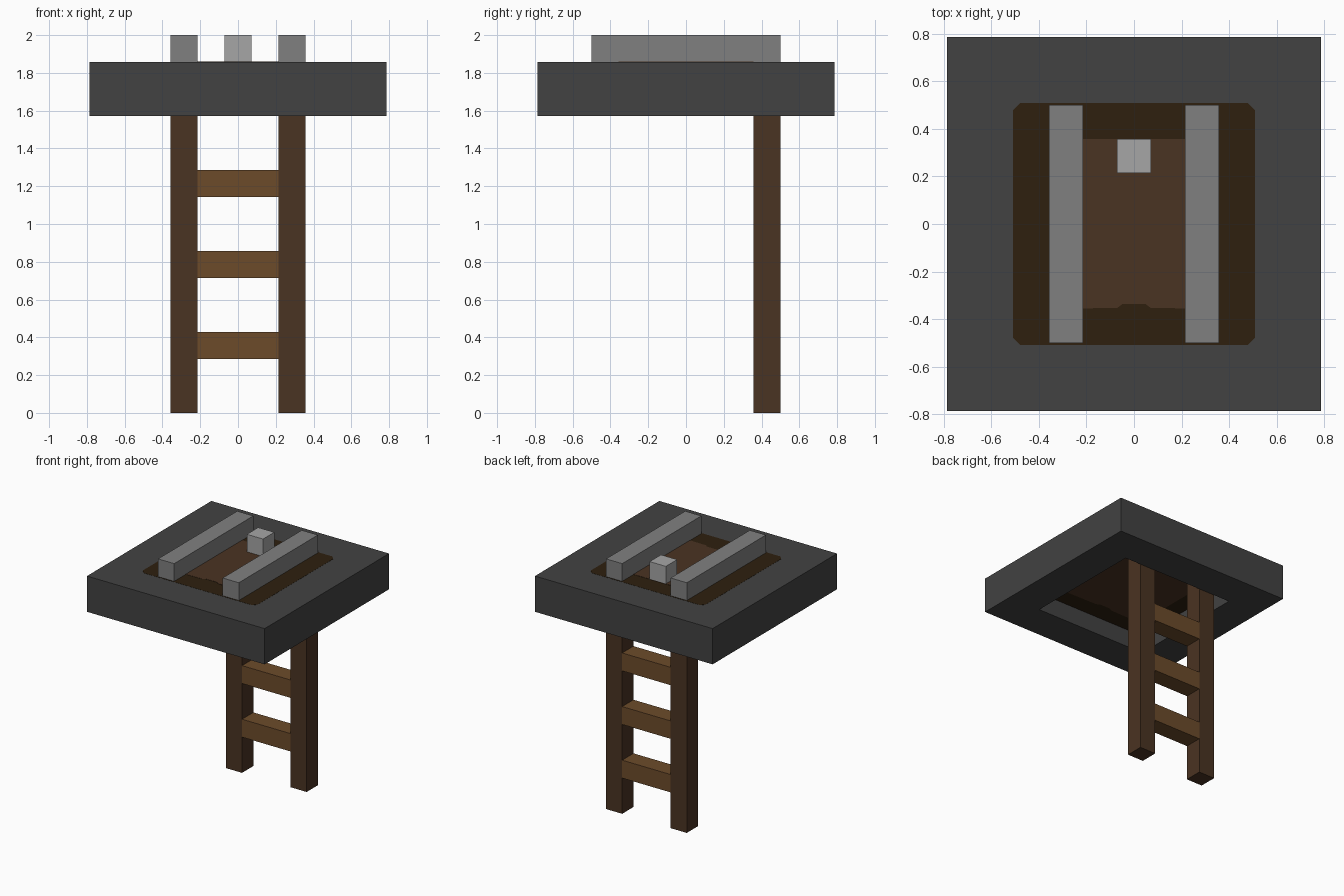
import bpy, bmesh

if "Cube" in bpy.data.objects:
    bpy.data.objects.remove(bpy.data.objects["Cube"], do_unlink=True)

U = 1 / 7  # block unit: the model is 14 units tall


def material(name, hex_colour):
    rgb = [int(hex_colour[i:i + 2], 16) / 255 for i in (0, 2, 4)]
    lin = [c / 12.92 if c <= 0.04045 else ((c + 0.055) / 1.055) ** 2.4 for c in rgb] + [1]
    m = bpy.data.materials.new(name)
    m.use_nodes = True
    m.diffuse_color = lin
    m.node_tree.nodes["Principled BSDF"].inputs["Base Color"].default_value = lin
    return m


STONE = material("dark stone", "424242")
IRON = material("grey iron", "808080")
LATCH = material("light iron", "A6A6A6")
LID = material("dark wood", "2E200F")
WOOD = material("brown wood", "4A3322")
RUNG = material("light wood", "6C4B2A")


def finish(bm, name, mat):
    bmesh.ops.recalc_face_normals(bm, faces=bm.faces)
    mesh = bpy.data.meshes.new(name)
    bm.to_mesh(mesh)
    bm.free()
    mesh.materials.append(mat)
    ob = bpy.data.objects.new(name, mesh)
    bpy.context.collection.objects.link(ob)
    return ob


def prism(name, outline, z0, z1, mat):
    """Extrude a flat outline from z0 to z1."""
    bm = bmesh.new()
    face = bm.faces.new([bm.verts.new((x, y, z0)) for x, y in outline])
    ext = bmesh.ops.extrude_face_region(bm, geom=[face])
    top = [v for v in ext["geom"] if isinstance(v, bmesh.types.BMVert)]
    bmesh.ops.translate(bm, verts=top, vec=(0, 0, z1 - z0))
    return finish(bm, name, mat)


def box(name, x0, x1, y0, y1, z0, z1, mat):
    return prism(name, [(x0, y0), (x1, y0), (x1, y1), (x0, y1)], z0, z1, mat)


def octagon(r, c):
    """Square of half-width r with corners cut by c."""
    k = r - c
    return [(-k, -r), (k, -r), (r, -k), (r, k), (k, r), (-k, r), (-r, k), (-r, -k)]


# Square frame with an open middle, built as a ring
def ring(name, outer, inner, z0, z1, mat):
    bm = bmesh.new()
    loops = [[bm.verts.new((x, y, z)) for x, y in pts]
             for pts, z in ((outer, z0), (outer, z1), (inner, z1), (inner, z0))]
    n = len(outer)
    for k in range(4):
        a, b = loops[k], loops[(k + 1) % 4]
        for i in range(n):
            j = (i + 1) % n
            bm.faces.new((a[i], a[j], b[j], b[i]))
    return finish(bm, name, mat)


R, H = 5.5 * U, 3.5 * U
ring("hatch_frame", [(-R, -R), (R, -R), (R, R), (-R, R)],
     [(-H, -H), (H, -H), (H, H), (-H, H)], 11 * U, 13 * U, STONE)

# Lid filling the upper half of the opening, its edge just lapping the frame
prism("hatch_lid", octagon(0.508, 0.03), 12 * U, 13 * U + 0.001, LID)
# Small stone fillets closing the opening's corners beneath the cut lid corners
for sx, sy, tag in ((1, 1, "back_left"), (-1, 1, "back_right"),
                    (1, -1, "front_left"), (-1, -1, "front_right")):
    prism("corner_fillet_" + tag,
          [(sx * H, sy * H), (sx * H, sy * (H - 0.02)), (sx * (H - 0.02), sy * H)],
          12 * U, 13 * U, STONE)

# Brown centre panel on both lid faces, with a shallow step in its front edge
P = 2.5 * U
panel = [(-P, -P), (-0.07, -0.352), (-0.05, -0.337), (0.05, -0.337),
         (0.07, -0.352), (P, -P), (P, P), (-P, P)]
prism("lid_panel_top", panel, 13 * U, 13 * U + 0.003, WOOD)
prism("lid_panel_bottom", panel, 12 * U - 0.003, 12 * U, WOOD)

# Paired iron bars and ladder rails
for side, s in (("left", 1), ("right", -1)):
    x0, x1 = sorted((s * 1.5 * U, s * 2.5 * U))
    box("iron_bar_" + side, x0, x1, -H, H, 13 * U, 14 * U, IRON)
    box("ladder_rail_" + side, x0, x1, P, H, 0, 12 * U, WOOD)

# Latch block on the lid
box("latch_block", -U / 2, U / 2, 1.5 * U, 2.5 * U, 13 * U, 14 * U, LATCH)

# Three rungs
for i in range(3):
    z = (2 + 3 * i) * U
    box(f"ladder_rung_{i + 1}", -1.5 * U, 1.5 * U, P, H, z, z + U, RUNG)
